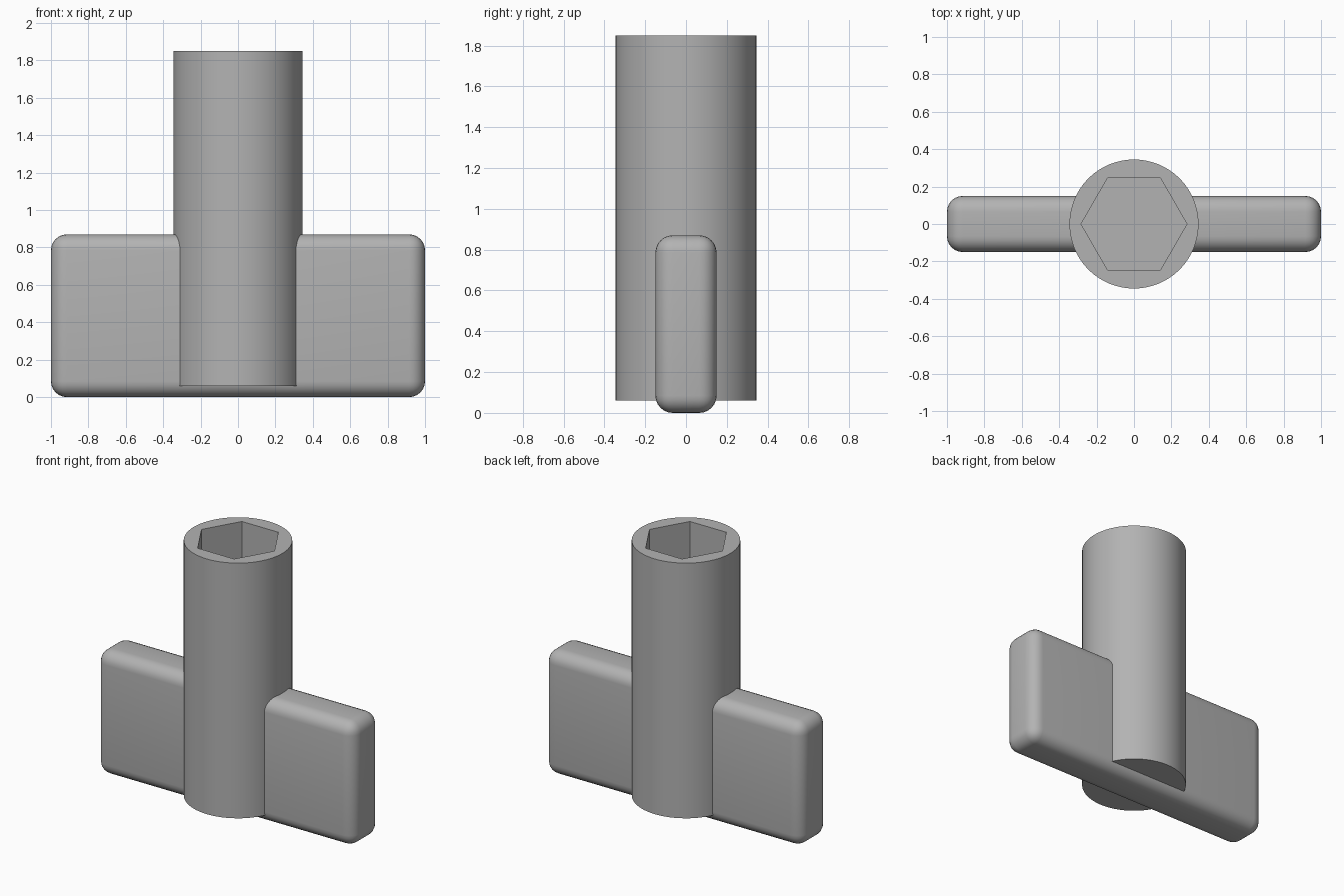
import bpy
import math

default = bpy.data.objects.get("Cube")
if default:
    bpy.data.objects.remove(default, do_unlink=True)

RADIUS, BASE, TOP = 0.345, 0.06, 1.85
WING_SIZE = (2.0, 0.30, 0.87)
SOCKET_RADIUS, SOCKET_FLOOR = 0.283, 0.88

grey = bpy.data.materials.new("plain grey")
grey.use_nodes = True
colour = (0.45, 0.45, 0.45, 1)
grey.diffuse_color = colour
grey.node_tree.nodes["Principled BSDF"].inputs["Base Color"].default_value = colour


def prism(name, sides, radius, bottom, top):
    """Upright prism with its first corner on the x axis."""
    bpy.ops.mesh.primitive_cylinder_add(
        vertices=sides, radius=radius, depth=top - bottom,
        location=(0, 0, (bottom + top) / 2), rotation=(0, 0, math.pi / 2))
    obj = bpy.context.object
    obj.name = name
    obj.data.materials.append(grey)
    bpy.ops.object.transform_apply(location=True, rotation=True, scale=True)
    return obj


def apply_modifier(obj, modifier):
    bpy.ops.object.select_all(action="DESELECT")
    obj.select_set(True)
    bpy.context.view_layer.objects.active = obj
    bpy.ops.object.modifier_apply(modifier=modifier.name)


# Barrel with a blind hexagonal socket in its top
barrel = prism("barrel", 64, RADIUS, BASE, TOP)
cutter = prism("socket_cutter", 6, SOCKET_RADIUS, SOCKET_FLOOR, TOP + 0.2)
cutter.hide_render = True
cut = barrel.modifiers.new("socket", "BOOLEAN")
cut.operation = "DIFFERENCE"
cut.solver = "EXACT"
cut.object = cutter
apply_modifier(barrel, cut)
bpy.data.objects.remove(cutter, do_unlink=True)
bpy.ops.object.shade_smooth_by_angle(angle=math.radians(30))

# Rounded handle passing through the barrel as two wings
bpy.ops.mesh.primitive_cube_add(size=1, location=(0, 0, WING_SIZE[2] / 2))
handle = bpy.context.object
handle.name = "wing_handle"
handle.scale = WING_SIZE
handle.data.materials.append(grey)
bpy.ops.object.transform_apply(location=True, rotation=True, scale=True)
bevel = handle.modifiers.new("rounding", "BEVEL")
bevel.width = 0.085
bevel.segments = 6
apply_modifier(handle, bevel)
bpy.ops.object.shade_smooth_by_angle(angle=math.radians(30))
